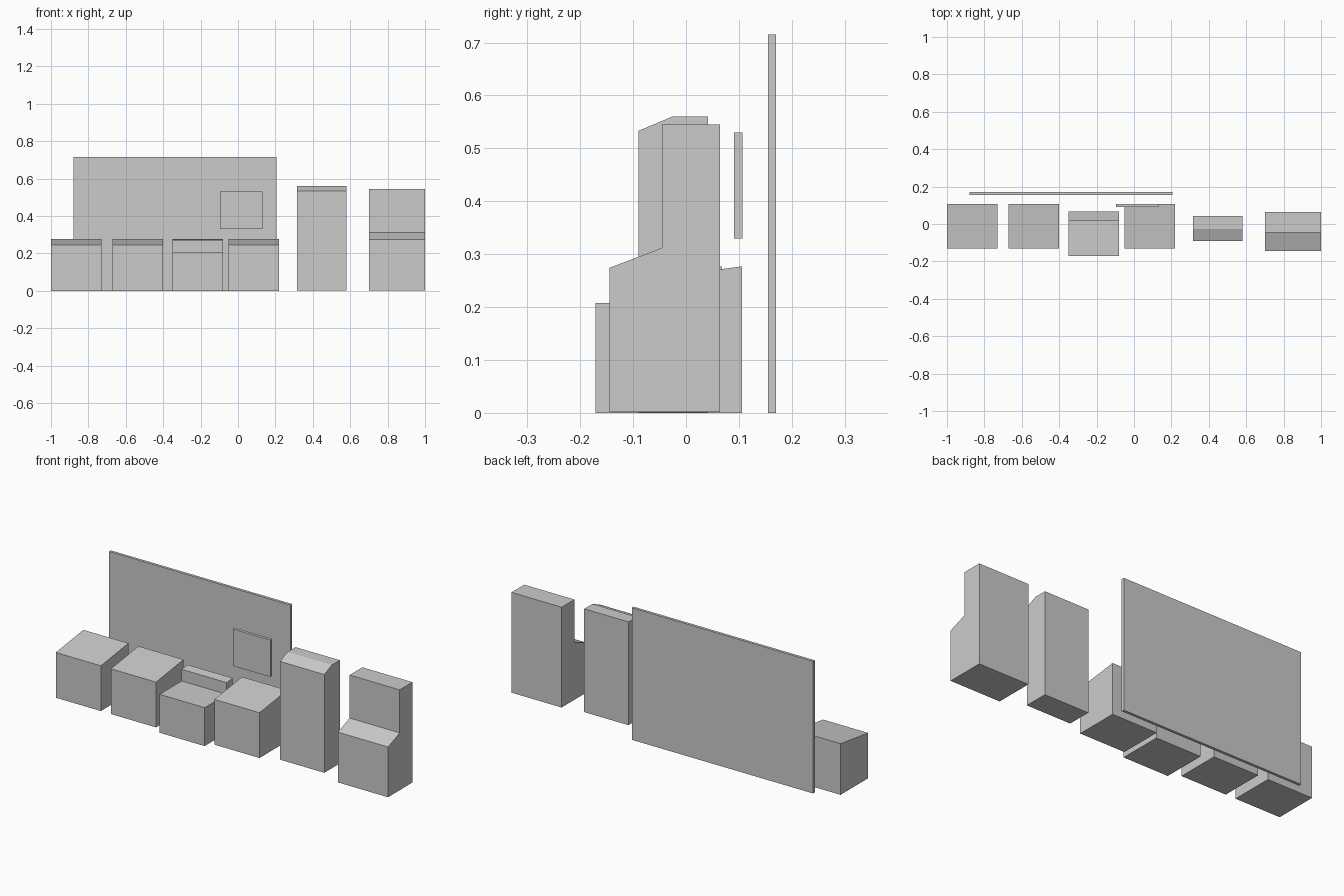
import bpy
import bmesh

cube = bpy.data.objects.get("Cube")
if cube:
    bpy.data.objects.remove(cube, do_unlink=True)

# One plain grey for every part
grey = bpy.data.materials.new("plain_grey")
grey.use_nodes = True
grey.diffuse_color = (0.6, 0.6, 0.6, 1)
grey.node_tree.nodes["Principled BSDF"].inputs["Base Color"].default_value = (0.6, 0.6, 0.6, 1)


def extrude_profile(name, x0, x1, profile):
    """Side profile of (y, z) points, extruded from x0 to x1."""
    bm = bmesh.new()
    face = bm.faces.new([bm.verts.new((x0, y, z)) for y, z in profile])
    ext = bmesh.ops.extrude_face_region(bm, geom=[face])
    moved = [v for v in ext["geom"] if isinstance(v, bmesh.types.BMVert)]
    bmesh.ops.translate(bm, verts=moved, vec=(x1 - x0, 0, 0))
    bmesh.ops.recalc_face_normals(bm, faces=bm.faces)
    mesh = bpy.data.meshes.new(name)
    bm.to_mesh(mesh)
    bm.free()
    mesh.materials.append(grey)
    obj = bpy.data.objects.new(name, mesh)
    bpy.context.collection.objects.link(obj)
    return obj


def box_profile(y0, y1, z0, z1):
    return [(y0, z0), (y1, z0), (y1, z1), (y0, z1)]


# Tall back panel and the small panel hanging in front of it
extrude_profile("back_panel", -0.88, 0.205, box_profile(0.155, 0.17, 0, 0.715))
extrude_profile("small_panel", -0.095, 0.13, box_profile(0.091, 0.107, 0.33, 0.53))

# Three low cabinets with sloping tops
sloped = [(-0.13, 0), (0.106, 0), (0.106, 0.277), (-0.13, 0.245)]
for name, x in (("right_cabinet", -1.0), ("middle_cabinet", -0.67), ("left_cabinet", -0.05)):
    extrude_profile(name, x, x + 0.27, sloped)

# Low stepped cabinet with a raised back ledge
extrude_profile("stepped_cabinet", -0.35, -0.08,
                [(-0.171, 0), (0.068, 0), (0.068, 0.277), (0.018, 0.271),
                 (0.018, 0.208), (-0.171, 0.208)])

# Tall cabinet with a chamfered front top edge
extrude_profile("tall_cabinet", 0.315, 0.58,
                [(-0.09, 0.001), (0.042, 0.001), (0.042, 0.56),
                 (-0.026, 0.56), (-0.09, 0.533)])

# Console with a sloping desk and an upright back
extrude_profile("console_cabinet", 0.7, 1.0,
                [(-0.145, 0.002), (0.064, 0.002), (0.064, 0.545),
                 (-0.045, 0.545), (-0.045, 0.312), (-0.145, 0.274)])
